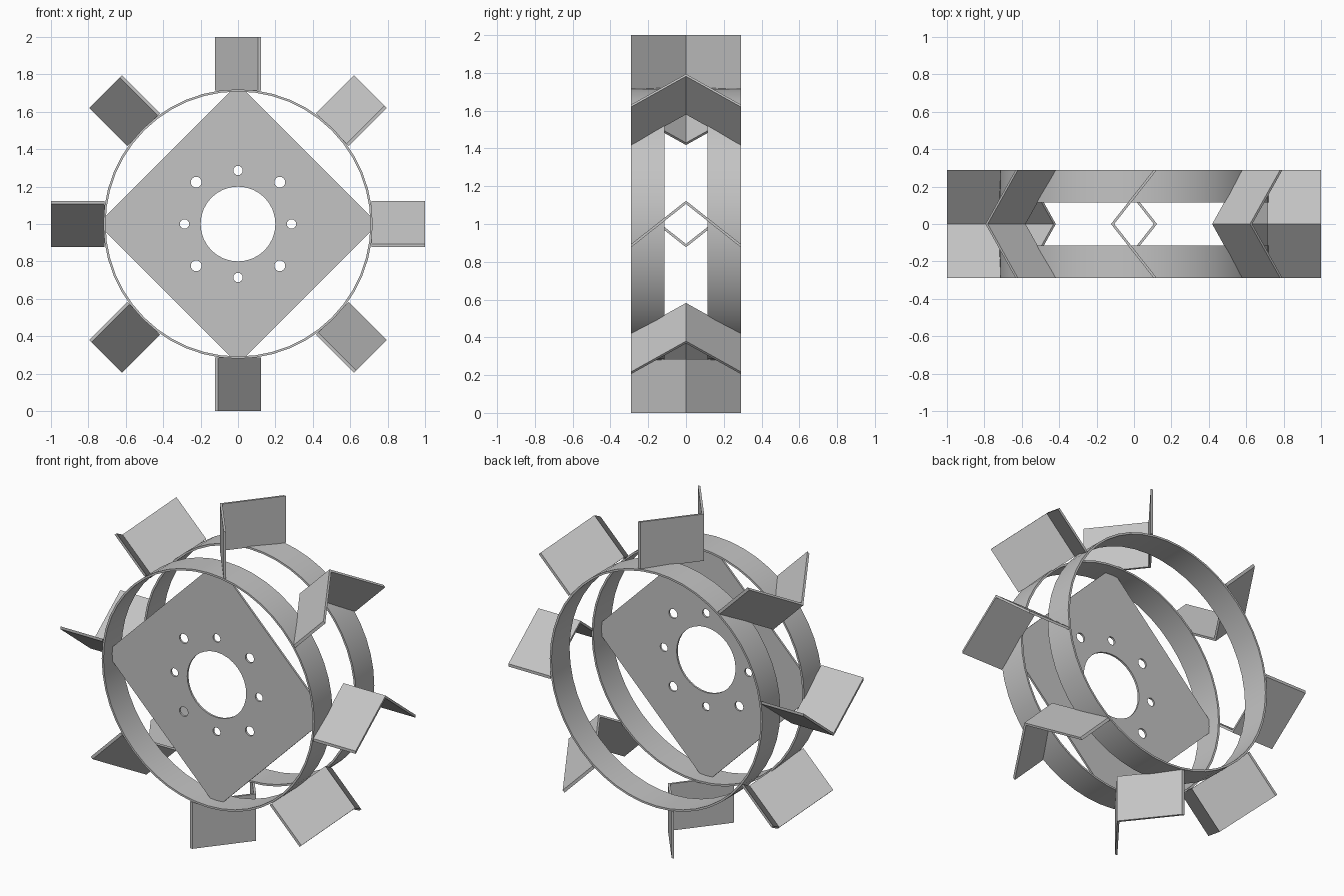
import bpy, bmesh, math
from mathutils import Matrix, Vector

if "Cube" in bpy.data.objects:
    bpy.data.objects.remove(bpy.data.objects["Cube"], do_unlink=True)

AXLE = Vector((0, 0, 1))
HALF_WIDTH = 0.29
RING_RADIUS = 0.72
RING_WIDTH = 0.175
SHEET = 0.012

steel = bpy.data.materials.new("light_grey_steel")
steel.use_nodes = True
steel.diffuse_color = (0.55, 0.55, 0.55, 1)
steel.node_tree.nodes["Principled BSDF"].inputs["Base Color"].default_value = (0.55, 0.55, 0.55, 1)


def add_object(name, bm):
    bmesh.ops.recalc_face_normals(bm, faces=bm.faces)
    mesh = bpy.data.meshes.new(name)
    bm.to_mesh(mesh)
    bm.free()
    mesh.materials.append(steel)
    obj = bpy.data.objects.new(name, mesh)
    obj.location = AXLE
    bpy.context.collection.objects.link(obj)
    return obj


def smooth(obj):
    bpy.ops.object.select_all(action="DESELECT")
    obj.select_set(True)
    bpy.context.view_layer.objects.active = obj
    bpy.ops.object.shade_smooth_by_angle(angle=math.radians(30))


def circle(radius, sides, cx=0, cz=0, y=0):
    steps = [2 * math.pi * i / sides for i in range(sides)]
    return [(cx + radius * math.cos(a), y, cz + radius * math.sin(a)) for a in steps]


# Rim hoops: a rectangular section swept around the axle
def make_ring(name, y0, y1):
    bm = bmesh.new()
    section = [(RING_RADIUS, y0), (RING_RADIUS, y1),
               (RING_RADIUS - SHEET, y1), (RING_RADIUS - SHEET, y0)]
    loops = [[bm.verts.new(p) for p in circle(r, 48, y=y)] for r, y in section]
    for k, loop in enumerate(loops):
        other = loops[(k + 1) % 4]
        for i in range(48):
            j = (i + 1) % 48
            bm.faces.new((loop[i], loop[j], other[j], other[i]))
    smooth(add_object(name, bm))


make_ring("front_ring", -HALF_WIDTH, -HALF_WIDTH + RING_WIDTH)
make_ring("back_ring", HALF_WIDTH - RING_WIDTH, HALF_WIDTH)


# Hub plate: square on its corner with clipped tips, centre bore and bolt holes
def make_plate(y):
    bm = bmesh.new()
    tip, clip = 0.712, 0.038
    outline = []
    for q in range(4):
        turn = Matrix.Rotation(-q * math.pi / 2, 3, "Y")
        outline += [turn @ Vector((tip, 0, s * clip)) for s in (-1, 1)]
    loops = [outline, circle(0.2, 32)]
    for i in range(8):
        a = i * math.pi / 4
        reach, size = (0.316, 0.029) if i % 2 else (0.286, 0.025)
        loops.append(circle(size, 16, reach * math.cos(a), reach * math.sin(a)))
    edges = []
    for loop in loops:
        verts = [bm.verts.new(p) for p in loop]
        edges += [bm.edges.new((v, verts[(i + 1) % len(verts)])) for i, v in enumerate(verts)]
    bmesh.ops.triangle_fill(bm, use_beauty=True, use_dissolve=False, edges=edges, normal=(0, -1, 0))
    plate = add_object("hub_plate", bm)
    plate.location.y = y
    solid = plate.modifiers.new("thickness", "SOLIDIFY")
    solid.thickness = SHEET
    solid.offset = 0


make_plate(-0.2)


# Paddles: chevron section extruded radially, repeated around the wheel
def make_paddle(name, angle):
    bm = bmesh.new()
    point, end, thick = -0.123, 0.123, 0.017
    section = [(point, 0), (end - thick, -HALF_WIDTH), (end, -HALF_WIDTH),
               (point + thick, 0), (end, HALF_WIDTH), (end - thick, HALF_WIDTH)]
    inner, outer = [[bm.verts.new((x, y, r)) for x, y in section] for r in (0.714, 1.0)]
    for ring in (inner, outer):
        bm.faces.new((ring[0], ring[1], ring[2], ring[3]))
        bm.faces.new((ring[0], ring[3], ring[4], ring[5]))
    for i in range(6):
        j = (i + 1) % 6
        bm.faces.new((inner[i], inner[j], outer[j], outer[i]))
    paddle = add_object(name, bm)
    paddle.rotation_euler.y = angle


for i in range(8):
    make_paddle(f"paddle_{i + 1}", i * math.pi / 4)
